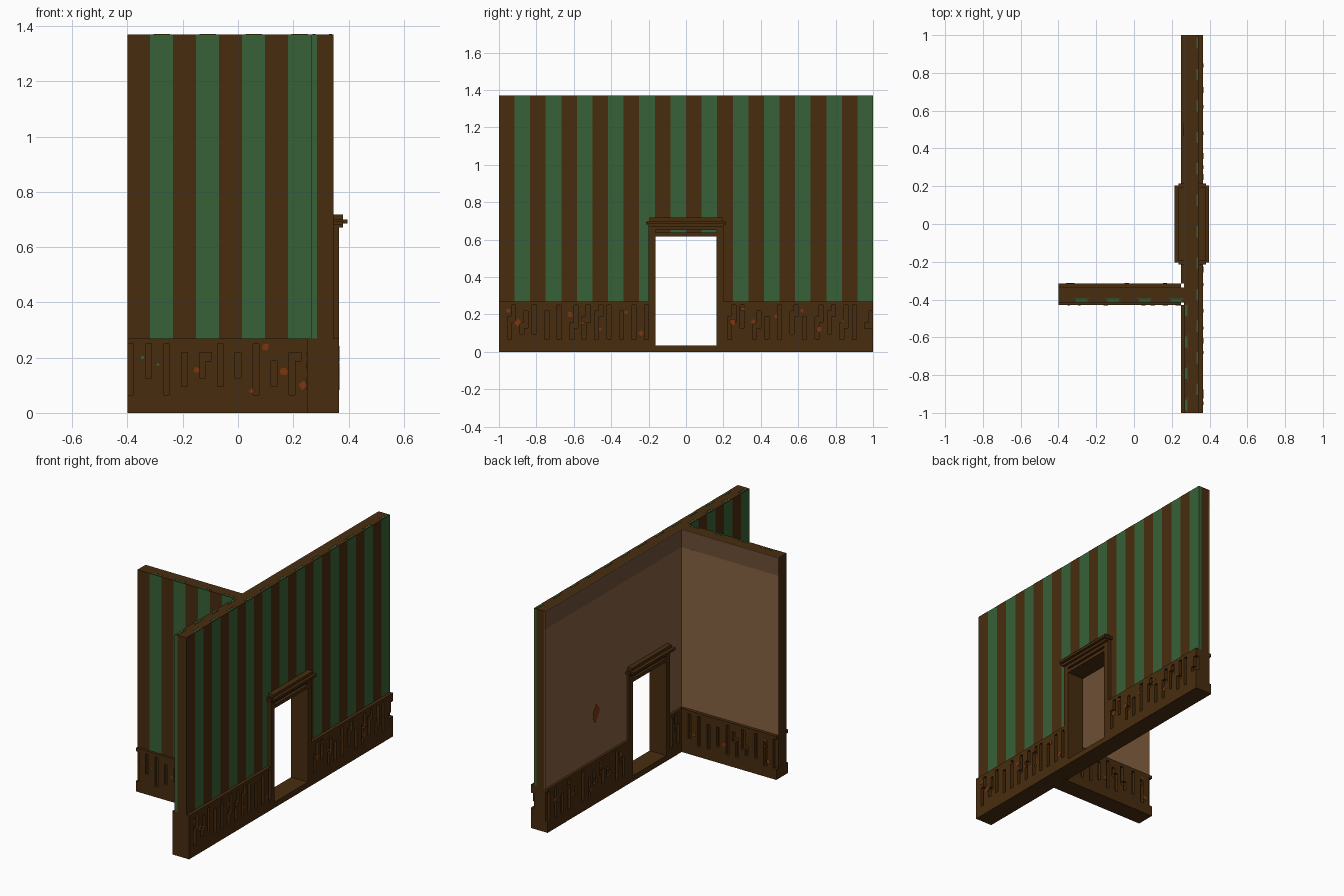
import bpy, bmesh, math, random
from mathutils import Vector

if "Cube" in bpy.data.objects:
    bpy.data.objects.remove(bpy.data.objects["Cube"])
random.seed(4)


def material(name, rgb):
    lin = [(c / 255 / 12.92 if c < 11 else ((c / 255 + 0.055) / 1.055) ** 2.4) for c in rgb] + [1]
    m = bpy.data.materials.new(name)
    m.use_nodes = True
    m.diffuse_color = lin
    bsdf = m.node_tree.nodes["Principled BSDF"]
    bsdf.inputs["Base Color"].default_value = lin
    bsdf.inputs["Roughness"].default_value = 0.9
    return m


WOOD = material("dark brown wood", (72, 44, 15))
GREEN = material("wallpaper green", (56, 97, 55))
PLASTER = material("tan plaster", (134, 97, 66))
SHADE = material("dull tan border", (109, 79, 55))
RUST = material("rust stain", (122, 54, 15))


def finish(name, bm, mat):
    bmesh.ops.recalc_face_normals(bm, faces=bm.faces)
    me = bpy.data.meshes.new(name)
    bm.to_mesh(me)
    bm.free()
    me.materials.append(mat)
    ob = bpy.data.objects.new(name, me)
    bpy.context.collection.objects.link(ob)
    return ob


def boxes(name, mat, items):
    """One object from (x0, x1, y0, y1, z0, z1) boxes."""
    bm = bmesh.new()
    for x0, x1, y0, y1, z0, z1 in items:
        vs = bmesh.ops.create_cube(bm, size=1)["verts"]
        for v in vs:
            v.co = Vector((x0 if v.co.x < 0 else x1, y0 if v.co.y < 0 else y1, z0 if v.co.z < 0 else z1))
    return finish(name, bm, mat)


def along(axis, a0, a1, d0, d1, z0, z1):
    """Box running along an axis, with depth on the other one."""
    return (d0, d1, a0, a1, z0, z1) if axis == "y" else (a0, a1, d0, d1, z0, z1)


TOP, RAIL, DOOR, HEAD = 1.37, 0.27, 1 / 6, 0.62

# Wall cores
boxes("long_wall_core", WOOD, [
    (0.265, 0.345, -1, -DOOR, 0, RAIL), (0.265, 0.345, DOOR, 1, 0, RAIL),
    (0.285, 0.325, -1, -DOOR, RAIL, TOP), (0.285, 0.325, DOOR, 1, RAIL, TOP),
    (0.285, 0.325, -DOOR, DOOR, HEAD, TOP),
    (0.27, 0.285, -0.335, -DOOR, RAIL, TOP), (0.27, 0.285, DOOR, 1, RAIL, TOP),
    (0.27, 0.285, -DOOR, DOOR, HEAD, TOP)])
boxes("side_wall_core", WOOD, [
    (-0.4, 0.265, -0.415, -0.335, 0, RAIL), (-0.4, 0.265, -0.395, -0.34, RAIL, TOP),
    (0.265, 0.285, -0.4167, -0.335, RAIL, TOP)])


# Striped wallpaper, with a small green fleck on the top of each green strip
def wallpaper(name, axis, edges, d0, d1, green_first):
    strips = {True: [], False: []}
    flecks = []
    for i, (a, b) in enumerate(zip(edges, edges[1:])):
        green = (i % 2 == 0) == green_first
        over_door = axis == "y" and abs((a + b) / 2) < DOOR
        low = HEAD if over_door else RAIL
        lid = 0.002 if green else 0
        strips[green].append(along(axis, a, b, d0, d1, low, TOP - lid))
        if green:
            strips[False].append(along(axis, a, b, d0 + 0.001, d1 - 0.001, TOP - lid, TOP))
            m, c = (a + b) / 2, (d0 + d1) / 2
            flecks.append(along(axis, m - 0.03, m + 0.03, c - 0.005, c + 0.005, TOP - 0.001, TOP + 0.001))
    boxes(name + "_green_stripes", GREEN, strips[True] + flecks)
    boxes(name + "_brown_stripes", WOOD, strips[False])


wallpaper("long_wall", "y", [-1 + k / 12 for k in range(25)], 0.325, 0.345, False)
wallpaper("front_room_wall", "y", [-1 + k / 12 for k in range(8)], 0.265, 0.285, True)
wallpaper("side_wall", "x", [-0.4] + [0.265 - (7 - k) / 12 for k in range(8)], -0.415, -0.395, False)

# Plaster on the back room, with a duller border under the ceiling
BAND = 1.26
boxes("plaster_walls", PLASTER, [
    (0.265, 0.27, -0.335, -DOOR, RAIL, BAND), (0.265, 0.27, DOOR, 1, RAIL, BAND),
    (0.265, 0.27, -DOOR, DOOR, HEAD, BAND), (-0.4, 0.27, -0.34, -0.335, RAIL, BAND)])
boxes("plaster_border", SHADE, [
    (0.265, 0.27, -0.335, 1, BAND, TOP), (-0.4, 0.27, -0.34, -0.335, BAND, TOP)])


# Wainscot: base, rail and boards separated by jagged grooves
def wainscot(name, axis, a0, a1, d0, d1, offset):
    rows, z0, z1 = 6, 0.065, 0.25
    n = max(3, round((a1 - a0) / 0.022))
    w, h = (a1 - a0) / n, (z1 - z0) / rows
    cut = set()
    for c in range(offset, n, 3):
        lo, hi = random.choice((0, 0, 0, 1, 2)), random.choice((4, 5, 6, 6, 6))
        bend = random.randint(2, 4) if random.random() < 0.35 and c + 1 < n else 9
        for r in range(lo, hi):
            if r <= bend:
                cut.add((c, r))
            if r >= bend:
                cut.add((c + 1, r))
    items = [along(axis, a0, a1, d0, d1, 0, z0), along(axis, a0, a1, d0, d1, z1, RAIL)]
    column = lambda c: tuple((c, r) in cut for r in range(rows))
    c = 0
    while c < n:
        e = c + 1
        while e < n and column(e) == column(c):
            e += 1
        r = 0
        while r < rows:
            s = r
            while r < rows and (c, r) not in cut:
                r += 1
            if r > s:
                items.append(along(axis, a0 + c * w, a0 + e * w, d0, d1, z0 + s * h, z0 + r * h))
            r += 1
        c = e
    boxes(name, WOOD, items)


wainscot("long_wainscot_front", "y", -1, -0.2, 0.345, 0.365, 2)
wainscot("long_wainscot_rear", "y", 0.2, 1, 0.345, 0.365, 1)
wainscot("back_room_wainscot_short", "y", -0.315, -0.2, 0.25, 0.265, 1)
wainscot("back_room_wainscot_long", "y", 0.2, 1, 0.25, 0.265, 2)
wainscot("front_room_wainscot", "y", -1, -0.43, 0.25, 0.265, 1)
wainscot("side_wainscot_front", "x", -0.4, 0.25, -0.43, -0.415, 0)
wainscot("side_wainscot_back", "x", -0.4, 0.25, -0.335, -0.315, 0)

# Door frame, with a slot under the cornice that shows the wallpaper
boxes("door_frame", WOOD, [
    (0.25, 0.365, -0.2, -0.164, 0, 0.67), (0.25, 0.365, 0.164, 0.2, 0, 0.67),
    (0.25, 0.365, -0.2, 0.2, 0.617, 0.638), (0.25, 0.365, -0.2, 0.2, 0.652, 0.67)])
boxes("door_threshold", WOOD, [(0.25, 0.365, -0.2, 0.2, 0, 0.035)])
boxes("door_cornice", WOOD, [
    (0.235, 0.38, -0.2, 0.2, 0.67, 0.685), (0.215, 0.397, -0.205, 0.205, 0.685, 0.70),
    (0.235, 0.38, -0.215, 0.215, 0.68, 0.695), (0.235, 0.38, -0.195, 0.195, 0.70, 0.717)])


# Thin irregular stains
def stains(name, mat, axis, depth, sign, spots, stretch=1.0):
    bm = bmesh.new()
    for a, z, r in spots:
        rings = []
        for d in (depth - sign * 0.002, depth + sign * 0.002):
            rings.append([])
            for k in range(8):
                t = math.tau * k / 8
                rad = r * (0.85 + 0.2 * math.sin(3 * k + 40 * a))
                u, v = a + rad * math.cos(t), z + rad * stretch * math.sin(t)
                rings[-1].append(bm.verts.new((d, u, v) if axis == "y" else (u, d, v)))
        bm.faces.new(rings[0])
        bm.faces.new(rings[1])
        for k in range(8):
            j = (k + 1) % 8
            bm.faces.new((rings[0][k], rings[0][j], rings[1][j], rings[1][k]))
    finish(name, bm, mat)


def scatter(a0, a1, count):
    return [(random.uniform(a0, a1), random.uniform(0.09, 0.23), random.uniform(0.009, 0.019)) for _ in range(count)]


stains("long_wainscot_rust", RUST, "y", 0.365, 1, [
    (-0.95, 0.22, 0.013), (-0.9, 0.157, 0.022), (-0.68, 0.235, 0.01), (-0.62, 0.2, 0.017), (-0.55, 0.155, 0.01),
    (-0.46, 0.12, 0.01), (-0.32, 0.21, 0.011), (-0.24, 0.1, 0.016), (0.25, 0.16, 0.021), (0.3, 0.23, 0.013),
    (0.36, 0.16, 0.015), (0.48, 0.19, 0.011), (0.62, 0.22, 0.012), (0.71, 0.12, 0.018), (0.84, 0.16, 0.01)])
stains("side_wainscot_rust", RUST, "x", -0.43, -1, [
    (-0.15, 0.155, 0.013), (0.165, 0.15, 0.017), (0.1, 0.238, 0.015), (0.05, 0.08, 0.011), (0.235, 0.1, 0.017)])
stains("side_wainscot_moss", GREEN, "x", -0.43, -1, [(-0.345, 0.2, 0.008), (-0.29, 0.175, 0.006)])
stains("side_back_rust", RUST, "x", -0.315, 1, scatter(-0.37, 0.22, 5))
stains("back_room_rust", RUST, "y", 0.25, -1, scatter(0.23, 0.97, 7))
stains("front_room_rust", RUST, "y", 0.25, -1, scatter(-0.97, -0.47, 5))
stains("plaster_stain", RUST, "y", 0.265, -1, [(0.5, 0.56, 0.036), (0.51, 0.525, 0.025)], 1.3)
